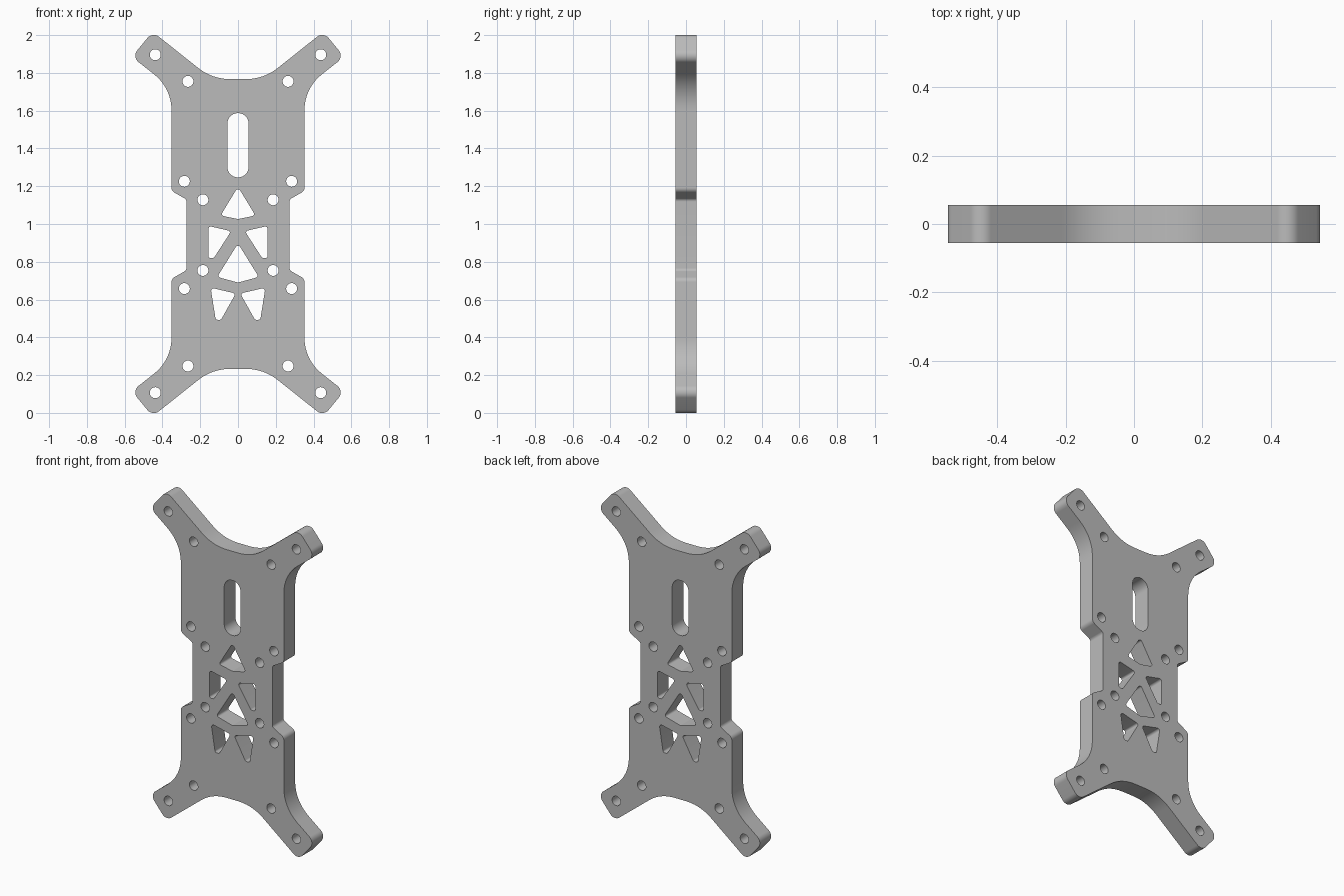
import bpy
import bmesh
import math
from mathutils import Vector, Matrix

cube = bpy.data.objects.get("Cube")
if cube:
    bpy.data.objects.remove(cube)

HALF_DEPTH = 0.055
HOLE_RADIUS = 0.029


def rounded(corners):
    """Round each (x, z, radius) corner of a closed polygon with an arc."""
    out = []
    n = len(corners)
    for i, (x, z, r) in enumerate(corners):
        p = Vector((x, z))
        a = (Vector(corners[i - 1][:2]) - p).normalized()
        b = (Vector(corners[(i + 1) % n][:2]) - p).normalized()
        half = a.angle(b) / 2
        center = p + (a + b).normalized() * (r / math.sin(half))
        start = p + a * (r / math.tan(half)) - center
        sweep = start.angle_signed(p + b * (r / math.tan(half)) - center)
        steps = max(6, int(abs(sweep) / math.radians(6)))
        for k in range(steps + 1):
            t = -sweep * k / steps
            c, s = math.cos(t), math.sin(t)
            out.append(center + Vector((start.x * c - start.y * s, start.x * s + start.y * c)))
    return out


def circle(x, z, r, n=32):
    return [Vector((x + r * math.cos(2 * math.pi * k / n), z + r * math.sin(2 * math.pi * k / n)))
            for k in range(n)]


def mirrored(loop):
    return [Vector((-p.x, p.y)) for p in reversed(loop)]


# Plate outline: one arm, mirrored to four, with a waist between
arm = [(0.1365, 1.767, 0.27), (0.452, 2.018, 0.044), (0.562, 1.885, 0.044), (0.352, 1.72, 0.24)]
waist = [(0.352, 1.175, 0.03), (0.273, 1.13, 0.02), (0.273, 0.755, 0.02), (0.352, 0.71, 0.03)]
right_side = arm + waist + [(x, 2 - z, r) for x, z, r in reversed(arm)]
outline = right_side + [(-x, z, r) for x, z, r in reversed(right_side)]
loops = [rounded(outline)]

# Screw holes
holes = [(0.438, 1.896), (0.265, 1.755), (0.284, 1.226), (0.186, 1.128)]
holes += [(0.438, 0.107), (0.265, 0.248), (0.284, 0.658), (0.186, 0.754)]
for x, z in holes:
    for side in (-1, 1):
        loops.append(circle(side * x, z, HOLE_RADIUS))

# Long slot
w = 0.056
loops.append(rounded([(-w, 1.587, w * 0.99), (w, 1.587, w * 0.99),
                      (w, 1.247, w * 0.99), (-w, 1.247, w * 0.99)]))

# Central truss windows
for top, wide, shoulder, bottom in ((1.197, 0.092, 1.045, 1.026), (0.897, 0.11, 0.72, 0.69)):
    loops.append(rounded([(0, top, 0.014), (wide, shoulder, 0.012),
                          (0, bottom, 0.02), (-wide, shoulder, 0.012)]))

# Paired truss windows
upper = [(0.157, 0.99, 0.014), (0.157, 0.82, 0.012), (0.128, 0.82, 0.012), (0.036, 0.962, 0.012)]
lower = [(0.012, 0.632, 0.012), (0.145, 0.663, 0.014), (0.118, 0.493, 0.012), (0.09, 0.493, 0.012)]
for window in (upper, lower):
    loop = rounded(window)
    loops += [loop, mirrored(loop)]

# Filled, extruded profile
curve = bpy.data.curves.new("plate_profile", "CURVE")
curve.dimensions = "2D"
curve.fill_mode = "BOTH"
curve.extrude = HALF_DEPTH
for loop in loops:
    spline = curve.splines.new("POLY")
    spline.points.add(len(loop) - 1)
    for point, p in zip(spline.points, loop):
        point.co = (p.x, p.y, 0, 1)
    spline.use_cyclic_u = True
profile = bpy.data.objects.new("plate_profile", curve)
bpy.context.collection.objects.link(profile)
bpy.context.view_layer.update()
mesh = bpy.data.meshes.new_from_object(profile.evaluated_get(bpy.context.evaluated_depsgraph_get()))
bpy.data.objects.remove(profile)

# Stand the plate upright and weld its rims
bm = bmesh.new()
bm.from_mesh(mesh)
bmesh.ops.remove_doubles(bm, verts=bm.verts, dist=0.0001)
bm.transform(Matrix.Rotation(math.pi / 2, 4, "X"))
bmesh.ops.recalc_face_normals(bm, faces=bm.faces)
bm.to_mesh(mesh)
bm.free()

mesh.name = "frame_plate"
plate = bpy.data.objects.new("frame_plate", mesh)
bpy.context.collection.objects.link(plate)

# Single grey material
grey = bpy.data.materials.new("plain_grey")
grey.use_nodes = True
color = (0.5, 0.5, 0.5, 1)
grey.diffuse_color = color
grey.node_tree.nodes["Principled BSDF"].inputs["Base Color"].default_value = color
mesh.materials.clear()
mesh.materials.append(grey)

bpy.ops.object.select_all(action="DESELECT")
plate.select_set(True)
bpy.context.view_layer.objects.active = plate
bpy.ops.object.shade_smooth_by_angle(angle=math.radians(30))
